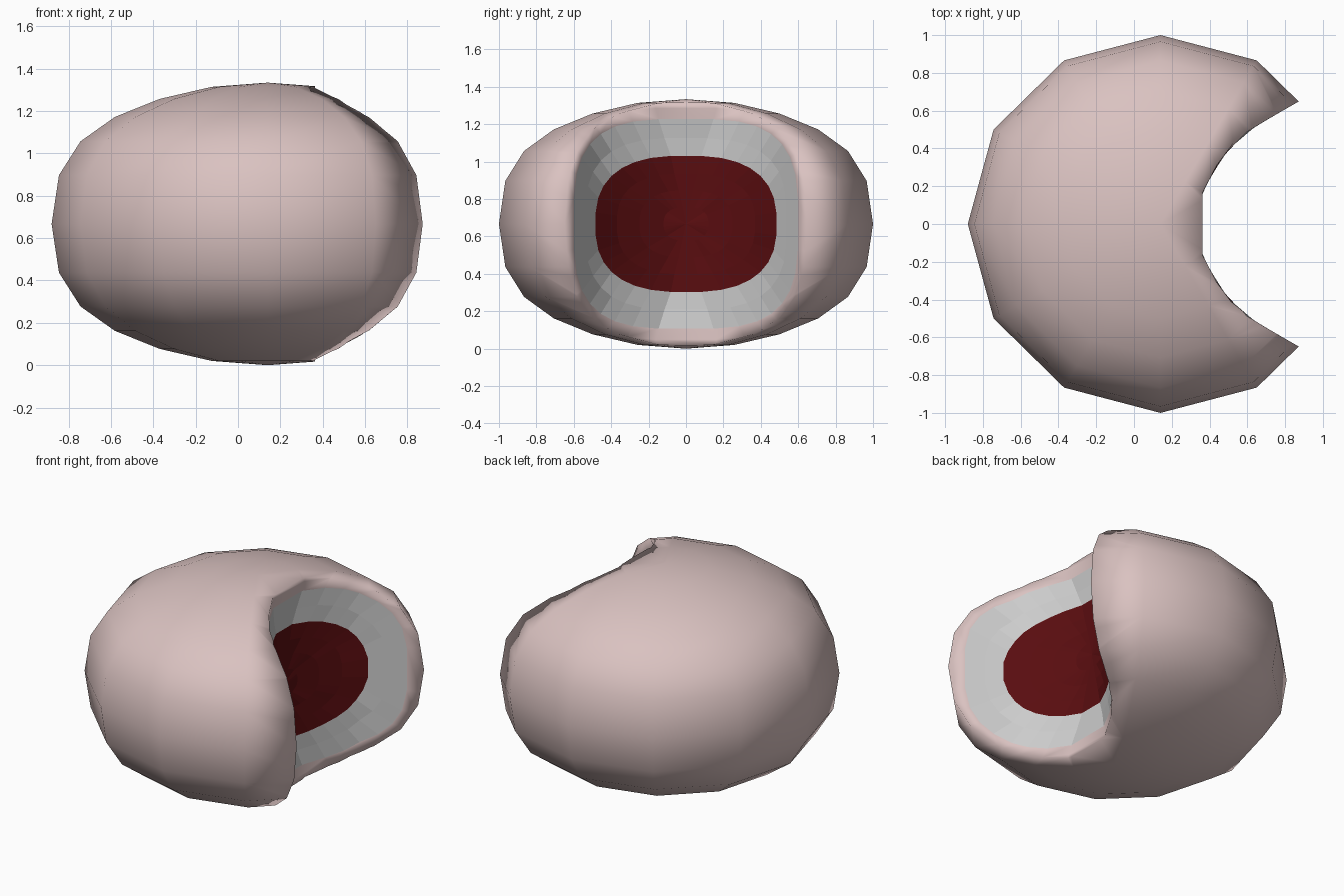
import bpy, bmesh, math
from math import sin, cos, pi

if "Cube" in bpy.data.objects:
    bpy.data.objects.remove(bpy.data.objects["Cube"])


def material(name, col):
    m = bpy.data.materials.new(name)
    m.diffuse_color = (*col, 1)
    m.use_nodes = True
    m.node_tree.nodes["Principled BSDF"].inputs["Base Color"].default_value = m.diffuse_color
    return m


skin = material("skin", (0.70, 0.54, 0.53))
grey = material("grey", (0.60, 0.60, 0.60))
red = material("dark_red", (0.10, 0.004, 0.005))
CZ = 0.667


def make(name, bm):
    bmesh.ops.recalc_face_normals(bm, faces=bm.faces)
    me = bpy.data.meshes.new(name)
    bm.to_mesh(me)
    bm.free()
    for m in (skin, grey, red):
        me.materials.append(m)
    ob = bpy.data.objects.new(name, me)
    bpy.context.collection.objects.link(ob)
    return ob


def bridge(bm, a, b, mat=0):
    n = len(a)
    for i in range(n):
        f = bm.faces.new((a[i], a[(i + 1) % n], b[(i + 1) % n], b[i]))
        f.material_index = mat


def fan(bm, tip, ring, mat=0):
    for i in range(len(ring)):
        f = bm.faces.new((tip, ring[i], ring[(i + 1) % len(ring)]))
        f.material_index = mat


# Body: squashed 12-sided ball with slightly full shoulders
half = [0, 0.23, 0.39, 0.505, 0.59, 0.647]
levels = [(-k) for k in range(5, 0, -1)] + list(range(6))
bm = bmesh.new()
rings = []
for k in levels:
    r = cos(math.radians(15 * abs(k)))
    z = CZ + math.copysign(half[abs(k)], k)
    rings.append([bm.verts.new((0.14 + 1.02 * r * cos(i * pi / 6), r * sin(i * pi / 6), z))
                  for i in range(12)])
for a, b in zip(rings, rings[1:]):
    bridge(bm, a, b)
fan(bm, bm.verts.new((0.14, 0, 0)), rings[0])
fan(bm, bm.verts.new((0.14, 0, 2 * CZ)), rings[-1])
body = make("bitten_body", bm)

# Bite cutter: curved wall with concentric red, grey and skin zones
curve = [(0, .32), (.1, .33), (.2, .38), (.3, .43), (.46, .55), (.55, .70), (.65, .875), (1.3, 2.0)]


def wall_x(y):
    y = abs(y)
    for (y0, x0), (y1, x1) in zip(curve, curve[1:]):
        if y <= y1:
            return x0 + (x1 - x0) * (y - y0) / (y1 - y0)


def loop(bm, hy, hz, n, x=None):
    out = []
    for i in range(32):
        t = 2 * pi * (i + 0.5) / 32
        c, s = cos(t), sin(t)
        y = hy * math.copysign(abs(c) ** (2 / n), c)
        z = CZ + hz * math.copysign(abs(s) ** (2 / n), s)
        out.append(bm.verts.new((wall_x(y) if x is None else x, y, z)))
    return out


bm = bmesh.new()
zones = [(.12, .09, 2.5, 2), (.25, .18, 2.5, 2), (.37, .27, 2.6, 2), (.485, .365, 2.6, 2),
         (.54, .46, 3, 1), (.60, .562, 3.3, 1), (.66, .62, 3.3, 0), (.72, .70, 3.3, 0), (1.0, .95, 3.3, 0)]
prev = None
for hy, hz, n, mat in zones:
    ring = loop(bm, hy, hz, n)
    if prev:
        bridge(bm, prev, ring, mat)
    else:
        fan(bm, bm.verts.new((.32, 0, CZ)), ring, mat)
    prev = ring
back = loop(bm, 1.0, .95, 3.3, 2.2)
bridge(bm, prev, back)
fan(bm, bm.verts.new((2.2, 0, CZ)), back)
cutter = make("bite_cutter", bm)

# Take the bite and bake the result
mod = body.modifiers.new("bite", "BOOLEAN")
mod.operation = "DIFFERENCE"
mod.solver = "EXACT"
mod.object = cutter
bpy.context.view_layer.objects.active = body
body.select_set(True)
bpy.ops.object.modifier_apply(modifier="bite")
bpy.data.objects.remove(cutter, do_unlink=True)

# Smooth skin rolling over the lip, flat faces inside the bite
for p in body.data.polygons:
    p.use_smooth = p.material_index == 0
